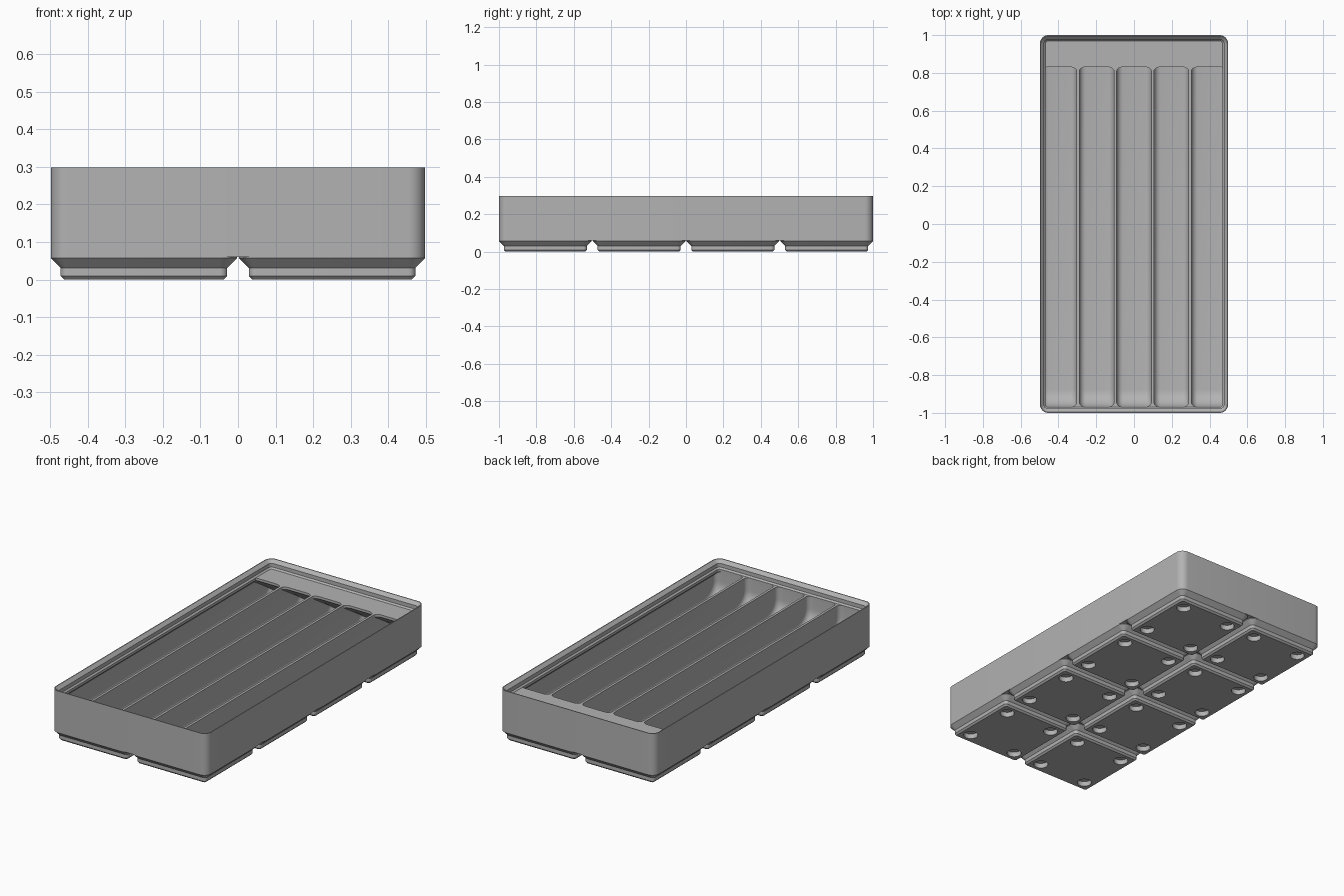
import bpy, bmesh, math
from mathutils import Vector

if "Cube" in bpy.data.objects:
    bpy.data.objects.remove(bpy.data.objects["Cube"])

MM = 2 / 167.5            # all part sizes below are in millimetres
HX, HY, R = 41.75, 83.75, 3.75
PITCH, WALL, FLOOR, TOP = 42, 0.95, 7, 21

grey = bpy.data.materials.new("light grey plastic")
grey.use_nodes = True
COLOUR = (0.45, 0.45, 0.45, 1)
grey.diffuse_color = COLOUR
grey.node_tree.nodes["Principled BSDF"].inputs["Base Color"].default_value = COLOUR


def rounded_rect(hx, hy, r, z, steps=8):
    pts = []
    for i, (sx, sy) in enumerate([(1, 1), (-1, 1), (-1, -1), (1, -1)]):
        for k in range(steps + 1):
            a = math.pi / 2 * (i + k / steps)
            pts.append((sx * (hx - r) + r * math.cos(a),
                        sy * (hy - r) + r * math.sin(a), z))
    return pts


def loft(bm, loops, closed=False):
    rings = [[bm.verts.new(Vector(p) * MM) for p in loop] for loop in loops]
    n = len(rings[0])
    for a, b in zip(rings, rings[1:] + (rings[:1] if closed else [])):
        for i in range(n):
            j = (i + 1) % n
            bm.faces.new((a[i], a[j], b[j], b[i]))
    if not closed:
        bm.faces.new(rings[0][::-1])
        bm.faces.new(rings[-1])


def make_object(name, bm):
    bmesh.ops.recalc_face_normals(bm, faces=bm.faces)
    me = bpy.data.meshes.new(name)
    bm.to_mesh(me)
    bm.free()
    me.materials.append(grey)
    ob = bpy.data.objects.new(name, me)
    bpy.context.collection.objects.link(ob)
    return ob


def cut(ob, cutter):
    mod = ob.modifiers.new("cut", 'BOOLEAN')
    mod.operation, mod.solver, mod.object = 'DIFFERENCE', 'EXACT', cutter
    dg = bpy.context.evaluated_depsgraph_get()
    me = bpy.data.meshes.new_from_object(ob.evaluated_get(dg))
    ob.modifiers.clear()
    ob.data = me
    bpy.data.objects.remove(cutter)


def smooth(ob):
    bpy.ops.object.select_all(action='DESELECT')
    ob.select_set(True)
    bpy.context.view_layer.objects.active = ob
    bpy.ops.object.shade_smooth_by_angle(angle=math.radians(30))


def arc(cy, cz, r, start, end, steps=10):
    for k in range(steps + 1):
        a = math.radians(start + (end - start) * k / steps)
        yield (cy + r * math.cos(a), cz + r * math.sin(a))


# Tray body: a rounded block hollowed by five long compartments
bm = bmesh.new()
loft(bm, [rounded_rect(HX, HY, R, z) for z in (5, TOP)])
body = make_object("tray_body", bm)

# Compartment side profile: front scoop, floor, back fillet, sloped label shelf
SCOOP, FILLET, CORNER = 7.7, 2.8, 2.3
front, back, shelf = -HY + 2.6, HY - WALL, 69.6
profile = [(front, TOP + 2)]
profile += arc(front + SCOOP, FLOOR + SCOOP, SCOOP, 180, 270)
profile += arc(back - FILLET, FLOOR + FILLET, FILLET, 270, 360)
profile += [(back, 10.2), (shelf, TOP - 1.2), (shelf, TOP + 2)]


def section(x, t):
    """Profile at x, drawn in by t (0 to 1) for the rounded sides."""
    out = []
    for y, z in profile:
        lift = t * FILLET * max(0, 1 - (z - FLOOR) / 10)
        out.append((x, y * (1 - t * CORNER / HY), z + lift))
    return out


bm = bmesh.new()
DIVIDER, COUNT = 1.2, 5
width = (2 * (HX - WALL) - DIVIDER * (COUNT - 1)) / COUNT
for c in range(COUNT):
    x0 = -HX + WALL + c * (width + DIVIDER)
    steps = [math.pi / 2 * k / 6 for k in range(7)]
    ease = [(FILLET * (1 - math.cos(a)), 1 - math.sin(a)) for a in steps]
    left = [section(x0 + d, t) for d, t in ease]
    right = [section(x0 + width - d, t) for d, t in reversed(ease)]
    loft(bm, left + right)
cut(body, make_object("compartment_cutter", bm))
smooth(body)

# Stacking lip: stepped ring around the rim, given as (inset, height)
lip = [(0, 21), (0, 25), (0.4, 25), (1.9, 23.5), (1.9, 21.7), (2.6, 21),
       (2.6, 19.8), (0.95, 18.15), (0.5, 18.15), (0.5, 21)]
bm = bmesh.new()
loft(bm, [rounded_rect(HX - d, HY - d, R - d, z) for d, z in lip], closed=True)
smooth(make_object("stacking_lip", bm))

# Foot: stepped square pad with four round magnet recesses
foot = [(17.8, 0.8, 0), (18.6, 1.6, 0.8), (18.6, 1.6, 2.6),
        (20.75, R, 4.75), (20.75, R, 5)]
bm = bmesh.new()
loft(bm, [rounded_rect(h, h, r, z) for h, r, z in foot])
first = make_object("foot", bm)
bm = bmesh.new()
for sx in (-1, 1):
    for sy in (-1, 1):
        hole = [rounded_rect(3.25, 3.25, 3.2499, z) for z in (-1, 2.4)]
        loft(bm, [[(x + 13 * sx, y + 13 * sy, z) for x, y, z in p] for p in hole])
cut(first, make_object("magnet_cutter", bm))
smooth(first)

# Repeat the foot over a two by four grid
for i in range(2):
    for j in range(4):
        ob = first if i == j == 0 else first.copy()
        if ob is not first:
            bpy.context.collection.objects.link(ob)
        ob.name = f"foot_{i + 1}_{j + 1}"
        ob.location = ((i - 0.5) * PITCH * MM, (j - 1.5) * PITCH * MM, 0)
